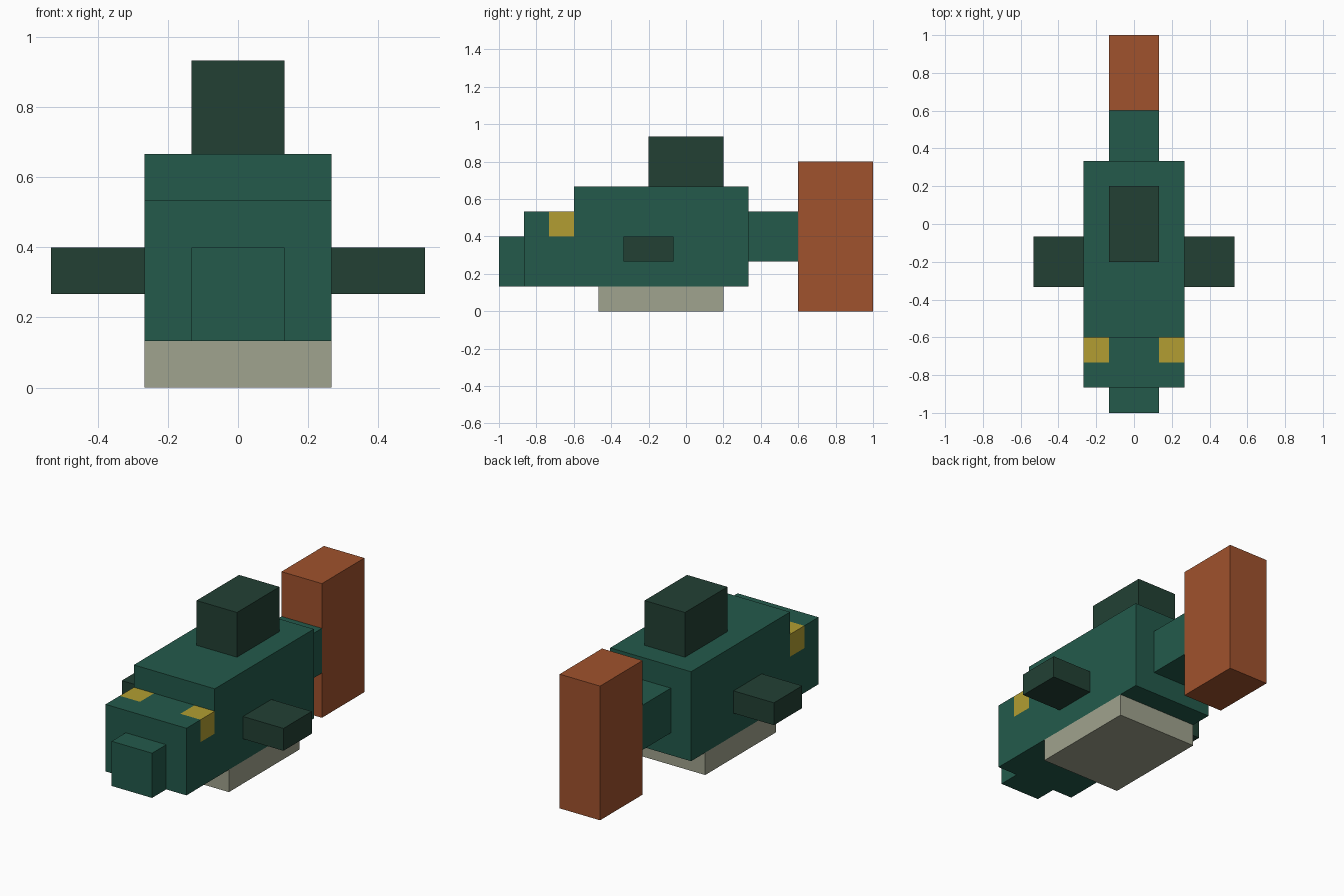
import bpy
import bmesh
from mathutils import Vector

if "Cube" in bpy.data.objects:
    bpy.data.objects.remove(bpy.data.objects["Cube"])

U = 2 / 15  # one block unit


def to_linear(c):
    c /= 255
    return c / 12.92 if c <= 0.04045 else ((c + 0.055) / 1.055) ** 2.4


def material(name, *rgb):
    mat = bpy.data.materials.new(name)
    mat.use_nodes = True
    colour = [to_linear(c) for c in rgb] + [1]
    mat.diffuse_color = colour
    bsdf = next(n for n in mat.node_tree.nodes if n.type == "BSDF_PRINCIPLED")
    bsdf.inputs["Base Color"].default_value = colour
    return mat


green = material("sea green", 35, 90, 75)
dark = material("dark green", 34, 64, 52)
orange = material("rust orange", 160, 82, 45)
cream = material("pale belly", 160, 163, 142)
yellow = material("eye yellow", 178, 158, 50)


def block(name, x, y, z, mat):
    """Box spanning the given (min, max) ranges, in block units."""
    low, high = Vector((x[0], y[0], z[0])) * U, Vector((x[1], y[1], z[1])) * U
    bm = bmesh.new()
    bmesh.ops.create_cube(bm, size=1)
    bmesh.ops.scale(bm, vec=high - low, verts=bm.verts)
    bmesh.ops.translate(bm, vec=(low + high) / 2, verts=bm.verts)
    mesh = bpy.data.meshes.new(name)
    bm.to_mesh(mesh)
    bm.free()
    mesh.materials.append(mat)
    obj = bpy.data.objects.new(name, mesh)
    bpy.context.collection.objects.link(obj)
    return obj


# Trunk, snout and belly
block("body", (-2, 2), (-4.5, 2.5), (1, 5), green)
block("snout", (-1, 1), (-7.5, -6.5), (1, 3), green)
block("belly", (-2, 2), (-3.5, 1.5), (0, 1), cream)

# Fins and tail
block("back_fin", (-1, 1), (-1.5, 1.5), (5, 7), dark)
block("left_fin", (2, 4), (-2.5, -0.5), (2, 3), dark)
block("right_fin", (-4, -2), (-2.5, -0.5), (2, 3), dark)
block("tail_base", (-1, 1), (2.5, 4.5), (2, 4), green)
block("tail_fin", (-1, 1), (4.5, 7.5), (0, 6), orange)

# Head, with eye patches cut into its upper rear corners
head = block("head", (-2, 2), (-6.5, -4.5), (1, 4), green)
head.data.materials.append(yellow)
bm = bmesh.new()
bm.from_mesh(head.data)
for point, normal in (((1, 0, 0), (1, 0, 0)), ((-1, 0, 0), (1, 0, 0)),
                      ((0, -5.5, 0), (0, 1, 0)), ((0, 0, 3), (0, 0, 1))):
    bmesh.ops.bisect_plane(bm, geom=bm.verts[:] + bm.edges[:] + bm.faces[:],
                           plane_co=Vector(point) * U, plane_no=normal)
bm.normal_update()
for face in bm.faces:
    c = face.calc_center_median() / U
    outward = abs(face.normal.x) > 0.5 or face.normal.z > 0.5
    if outward and abs(c.x) > 1 and c.y > -5.5 and c.z > 3:
        face.material_index = 1
bm.to_mesh(head.data)
bm.free()
